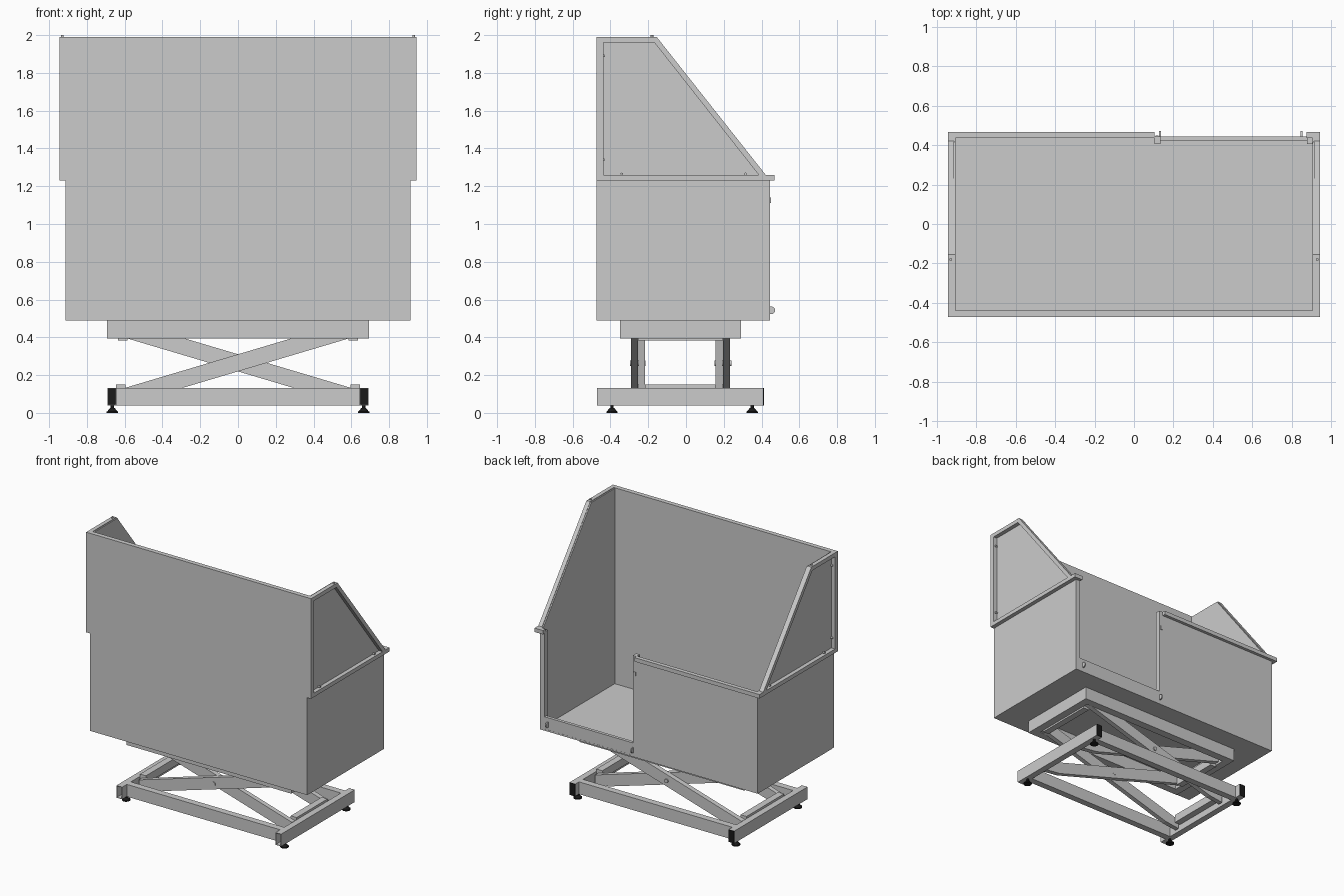
import bpy, bmesh, math
from mathutils import Vector

if "Cube" in bpy.data.objects:
    bpy.data.objects.remove(bpy.data.objects["Cube"])

black = bpy.data.materials.new("black_rubber")
black.diffuse_color = (0.01, 0.01, 0.01, 1)
black.use_nodes = True
black.node_tree.nodes["Principled BSDF"].inputs["Base Color"].default_value = black.diffuse_color


def finish(name, bm, mat=None):
    bmesh.ops.recalc_face_normals(bm, faces=bm.faces)
    me = bpy.data.meshes.new(name)
    bm.to_mesh(me)
    bm.free()
    ob = bpy.data.objects.new(name, me)
    bpy.context.collection.objects.link(ob)
    if mat:
        me.materials.append(mat)
    return ob


def prism(name, pts, axis, a, b, mat=None):
    """Extrude a 2D profile along x (pts = y,z) or y (pts = x,z) from a to b."""
    bm = bmesh.new()
    put = (lambda p: (a, p[0], p[1])) if axis == 'x' else (lambda p: (p[0], a, p[1]))
    f = bm.faces.new([bm.verts.new(put(p)) for p in pts])
    r = bmesh.ops.extrude_face_region(bm, geom=[f])
    d = Vector((b - a, 0, 0)) if axis == 'x' else Vector((0, b - a, 0))
    bmesh.ops.translate(bm, vec=d, verts=[v for v in r['geom'] if isinstance(v, bmesh.types.BMVert)])
    return finish(name, bm, mat)


def box(name, x0, x1, y0, y1, z0, z1, mat=None):
    return prism(name, [(x0, z0), (x1, z0), (x1, z1), (x0, z1)], 'y', y0, y1, mat)


def rod(name, p, q, r1, r2=None, mat=None, seg=16):
    p, q = Vector(p), Vector(q)
    bm = bmesh.new()
    bmesh.ops.create_cone(bm, cap_ends=True, segments=seg, radius1=r1,
                          radius2=r1 if r2 is None else r2, depth=(q - p).length)
    bmesh.ops.rotate(bm, cent=(0, 0, 0), verts=bm.verts,
                     matrix=(q - p).to_track_quat('Z', 'Y').to_matrix())
    bmesh.ops.translate(bm, vec=(p + q) / 2, verts=bm.verts)
    ob = finish(name, bm, mat)
    for f in ob.data.polygons:
        f.use_smooth = len(f.vertices) == 4
    return ob


# Tall wall, wider above the rim
prism("tall_wall", [(-.912, .49), (.912, .49), (.912, 1.23), (.945, 1.23), (.945, 1.99),
                    (-.945, 1.99), (-.945, 1.23), (-.912, 1.23)], 'y', -.473, -.438)

# Tub floor
box("tub_floor", -.912, .912, -.45, .445, .49, .502)

# Side walls with their raised outer frames
for s, tag in ((1, "right"), (-1, "left")):
    prism(f"side_wall_{tag}", [(-.44, .49), (.445, .49), (.445, 1.26), (.415, 1.26),
                               (-.155, 1.985), (-.44, 1.985)], 'x', s * .905, s * .914)
    a, b = s * .914, s * .945
    prism(f"side_frame_top_{tag}", [(-.438, 1.96), (-.167, 1.96), (-.155, 1.99), (-.438, 1.99)], 'x', a, b)
    prism(f"side_frame_slope_{tag}", [(-.167, 1.96), (.385, 1.26), (.422, 1.26), (-.155, 1.99)], 'x', a, b)
    prism(f"side_frame_bottom_{tag}", [(-.438, 1.23), (.468, 1.23), (.468, 1.26), (-.438, 1.26)], 'x', a, b)
    # Frame bolts
    for y, z in ((-.34, 1.265), (.315, 1.265), (-.435, 1.34), (-.435, 1.89)):
        rod(f"frame_bolt_{tag}", (s * .912, y, z), (s * .93, y, z), .007, seg=8)
    rod(f"top_pin_{tag}", (s * .93, -.18, 1.98), (s * .93, -.18, 2.0), .007, seg=8)

# Low wall with entry opening
box("low_wall", -.912, .105, .436, .445, .49, 1.24)
box("low_wall_rim", -.945, .105, .436, .468, 1.23, 1.26)
box("corner_rim", .875, .945, .436, .468, 1.23, 1.26)
box("opening_post_inner", .105, .135, .405, .445, .49, 1.26)
box("opening_post_corner", .878, .912, .405, .445, .49, 1.24)
box("entry_sill", .105, .912, .436, .444, .49, .595)
box("entry_sill_lip", .135, .878, .42, .444, .587, .595)
box("door_latch", .11, .125, .445, .449, 1.11, 1.14)

# Round-ended hinge lugs on the sill
arc = [(.452 + .02 * math.cos(t), .543 + .02 * math.sin(t))
       for t in (math.pi * (i / 10 - .5) for i in range(11))]
for x in (.132, .85):
    prism("hinge_lug", [(.442, .523)] + arc + [(.442, .563)], 'x', x - .004, x + .004)

# Upper lift frame
for y0 in (-.35, .23):
    box("upper_frame_rail", -.693, .693, y0, y0 + .06, .395, .49)
for x0 in (-.693, .633):
    box("upper_frame_end", x0, x0 + .06, -.29, .23, .395, .49)

# Scissor arms: outer pair leans one way, inner pair the other
slope, half, end = .289, .05, .63
for s, tag, ys in ((1, "outer", ((-.29, -.255), (.195, .232))),
                   (-1, "inner", ((-.252, -.217), (.155, .192)))):
    zl, zh = .265 - slope * end, .265 + slope * end
    prof = [(-s * end, zl - .03), (-s * (end - .12), zl - .015), (s * end, zh - .04),
            (s * end, zh + .03), (s * (end - .12), zh + .015), (-s * end, zl + .04)]
    for y0, y1 in ys:
        prism(f"scissor_arm_{tag}", prof, 'y', y0, y1)
    box(f"lower_crossbar_{tag}", -s * .62 - .025, -s * .62 + .025, ys[0][1], ys[1][0], .09, .15)
    box(f"upper_crossbar_{tag}", s * .61 - .025, s * .61 + .025, ys[0][1], ys[1][0], .382, .44)
for y0, y1 in ((-.297, -.215), (.15, .24)):
    rod("scissor_pivot", (0, y0, .262), (0, y1, .262), .015)

# Base: long rails, hollow cross tubes with end caps, levelling feet
for y0 in (-.415, .315):
    box("base_rail", -.645, .645, y0, y0 + .05, .04, .133)
for s in (-1, 1):
    x0, x1 = s * .668 - .024, s * .668 + .024
    t = .004
    box("base_tube_bottom", x0, x1, -.47, .408, .04, .04 + t)
    box("base_tube_top", x0, x1, -.47, .408, .133 - t, .133)
    box("base_tube_side", x0, x0 + t, -.47, .408, .04 + t, .133 - t)
    box("base_tube_side", x1 - t, x1, -.47, .408, .04 + t, .133 - t)
    box("tube_end_cap", x0, x1, .408, .412, .04, .133, black)
    for y in (-.392, .35):
        rod("foot_pad", (s * .665, y, 0), (s * .665, y, .008), .03, mat=black)
        rod("foot_cone", (s * .665, y, .008), (s * .665, y, .025), .027, .013, black)
        rod("foot_stem", (s * .665, y, .02), (s * .665, y, .042), .009, mat=black)
